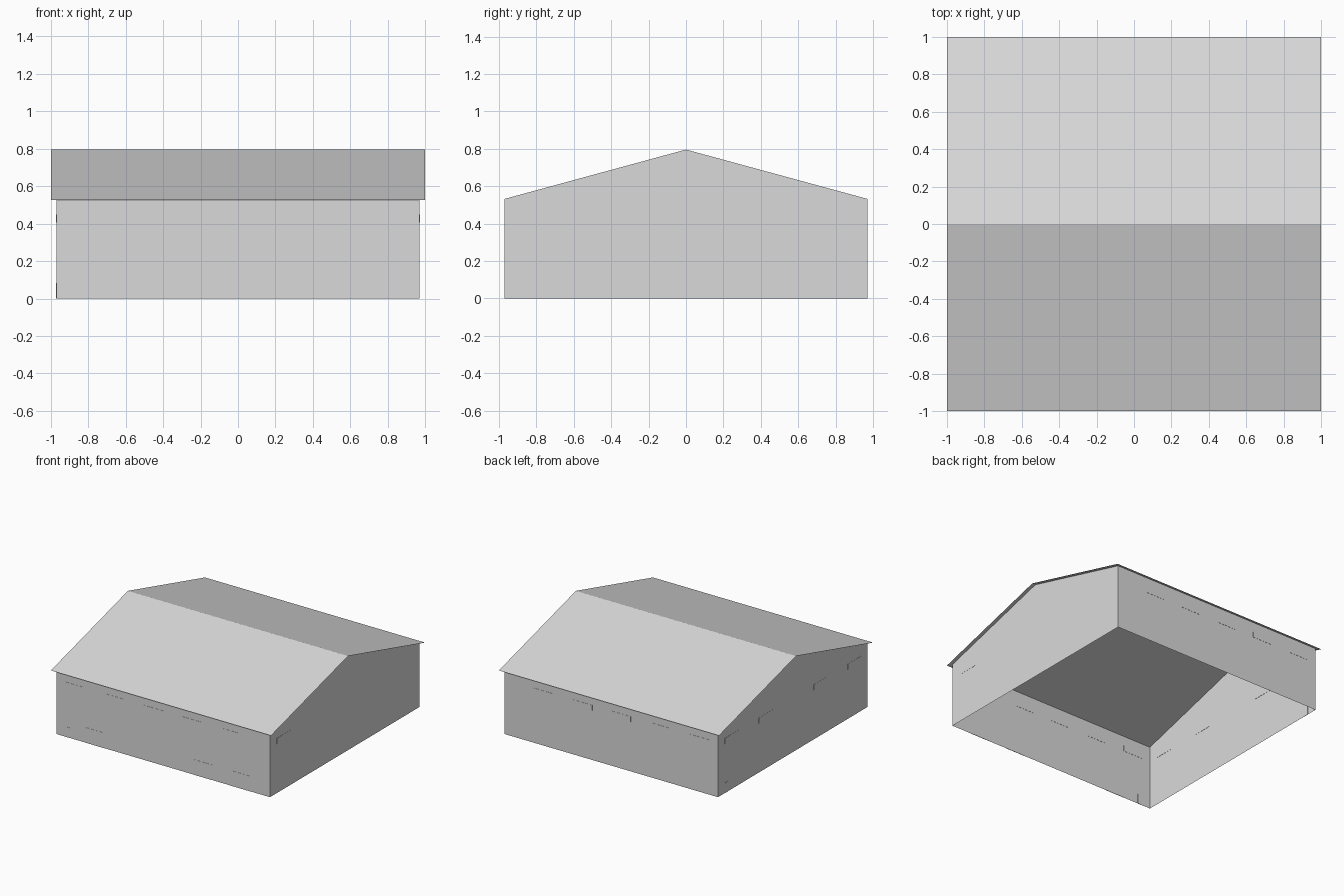
import bpy
import bmesh

cube = bpy.data.objects.get("Cube")
if cube:
    bpy.data.objects.remove(cube, do_unlink=True)

WALL = 0.97          # half size of the square wall plan
EAVE_Z, RIDGE_Z = 0.525, 0.797
SLOPE = RIDGE_Z - EAVE_Z
WALL_TOP = RIDGE_Z - SLOPE * WALL - 0.001
WIN_Z = (0.405, 0.45)
THICK = 0.003        # thickness of the flush panels

grey = bpy.data.materials.new("light_grey")
grey.use_nodes = True
colour = (0.7, 0.7, 0.7, 1.0)
grey.diffuse_color = colour
grey.node_tree.nodes["Principled BSDF"].inputs["Base Color"].default_value = colour


def make_object(name, bm):
    mesh = bpy.data.meshes.new(name)
    bm.to_mesh(mesh)
    bm.free()
    mesh.materials.append(grey)
    obj = bpy.data.objects.new(name, mesh)
    bpy.context.collection.objects.link(obj)
    return obj


def panel(name, side, start, end, z0, z1):
    """Thin flush panel in one wall, spanning start to end along that wall."""
    bm = bmesh.new()
    bmesh.ops.create_cube(bm, size=1)
    mid, length = (start + end) / 2, end - start
    for v in bm.verts:
        along = mid + v.co.x * length
        across = v.co.y * THICK
        z = (z0 + z1) / 2 + v.co.z * (z1 - z0)
        if side in ("front", "back"):
            v.co = (along, across + (WALL if side == "back" else -WALL), z)
        else:
            v.co = (across + (WALL if side == "left" else -WALL), along, z)
    bmesh.ops.recalc_face_normals(bm, faces=bm.faces)
    return make_object(name, bm)


# Walls: an open shell with no floor and gables at both x ends
bm = bmesh.new()
profile = [(-WALL, 0), (WALL, 0), (WALL, WALL_TOP), (0, RIDGE_Z - 0.001), (-WALL, WALL_TOP)]
ends = [[bm.verts.new((x, y, z)) for y, z in profile] for x in (-WALL, WALL)]
for ring in ends:
    bm.faces.new(ring)
for a, b in ((1, 2), (4, 0)):
    bm.faces.new((ends[0][a], ends[0][b], ends[1][b], ends[1][a]))
for f in bm.faces:
    c = f.calc_center_median()
    f.normal_update()
    if f.normal.x * c.x + f.normal.y * c.y < 0:
        f.normal_flip()
make_object("walls", bm)

# Roof: two thin sheets meeting at the ridge and overhanging all round
bm = bmesh.new()
rows = [[bm.verts.new((x, y, z)) for x in (-1, 1)]
        for y, z in ((-1, EAVE_Z), (0, RIDGE_Z), (1, EAVE_Z))]
for lo, hi in zip(rows, rows[1:]):
    bm.faces.new((lo[0], lo[1], hi[1], hi[0]))
make_object("roof", bm)

# Window strips under the eaves
long_wall = [-0.80, -0.445, -0.09, 0.26, 0.615]
windows = {"front": long_wall, "back": long_wall,
           "left": [-0.795], "right": [-0.80, -0.36, 0.355, 0.795]}
for side, centres in windows.items():
    for i, c in enumerate(centres):
        panel(f"{side}_window_{i + 1}", side, c - 0.088, c + 0.088, *WIN_Z)

# Large doors along the front, and small doors at two corners
for i, c in enumerate((-0.62, 0.355, 0.705)):
    panel(f"front_large_door_{i + 1}", "front", c - 0.088, c + 0.088, 0, 0.125)
panel("front_small_door", "front", -0.89, -0.85, 0, 0.083)
panel("right_small_door", "right", 0.84, 0.88, 0, 0.083)
